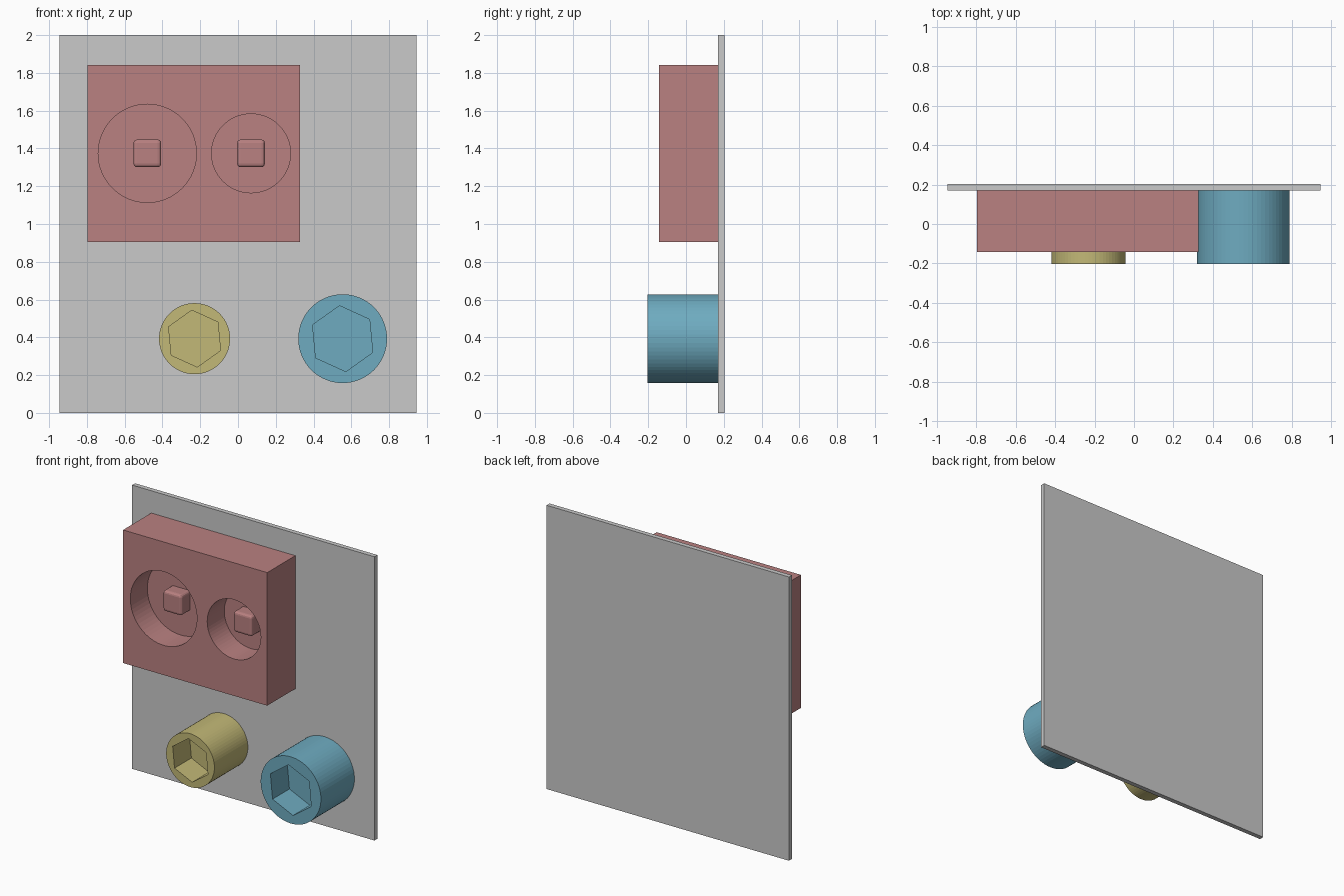
import bpy
import math

if "Cube" in bpy.data.objects:
    bpy.data.objects.remove(bpy.data.objects["Cube"])

FRONT, WALL, BACK = -0.203, 0.17, 0.203   # y of socket rims, panel face, panel back


def material(name, srgb):
    m = bpy.data.materials.new(name)
    m.diffuse_color = [(c / 255) ** 2.2 for c in srgb] + [1]
    m.use_nodes = True
    m.node_tree.nodes["Principled BSDF"].inputs["Base Color"].default_value = m.diffuse_color
    return m


GREY = material("panel grey", (200, 200, 200))
RED = material("dusty red", (184, 128, 128))
BLUE = material("soft blue", (110, 170, 191))
YELLOW = material("straw yellow", (193, 183, 118))


def finish(name, mat):
    ob = bpy.context.object
    ob.name = name
    if mat:
        ob.data.materials.append(mat)
    return ob


def box(name, x0, x1, y0, y1, z0, z1, mat):
    bpy.ops.mesh.primitive_cube_add(
        size=1, location=((x0 + x1) / 2, (y0 + y1) / 2, (z0 + z1) / 2))
    ob = finish(name, mat)
    ob.scale = (x1 - x0, y1 - y0, z1 - z0)
    bpy.ops.object.transform_apply(location=False, rotation=False, scale=True)
    return ob


def rod(name, x, z, radius, y0, y1, mat, sides=64, turn=0):
    # cylinder or prism lying along y
    bpy.ops.mesh.primitive_cylinder_add(
        vertices=sides, radius=radius, depth=y1 - y0,
        location=(x, (y0 + y1) / 2, z),
        rotation=(math.pi / 2, math.radians(turn), 0))
    return finish(name, mat)


def cut(ob, cutter):
    mod = ob.modifiers.new("recess", 'BOOLEAN')
    mod.operation = 'DIFFERENCE'
    mod.solver = 'EXACT'
    mod.object = cutter
    bpy.context.view_layer.objects.active = ob
    bpy.ops.object.modifier_apply(modifier=mod.name)
    bpy.data.objects.remove(cutter)


# Back panel
box("back_panel", -0.945, 0.945, WALL, BACK, 0, 2, GREY)

# Block with two round recesses, each holding a rounded peg
block = box("recessed_block", -0.796, 0.328, -0.143, WALL, 0.905, 1.843, RED)
for side, x, radius in (("left", -0.48, 0.26), ("right", 0.069, 0.209)):
    cut(block, rod("round_cutter", x, 1.374, radius, -0.4, 0.047, RED))
    peg = box(side + "_peg", x - 0.073, x + 0.073, -0.05, 0.096, 1.301, 1.447, RED)
    bevel = peg.modifiers.new("rounding", 'BEVEL')
    bevel.width = 0.018
    bevel.segments = 3

# Round posts with hexagonal sockets
for name, x, radius, hexagon, mat in (
        ("small_socket_post", -0.23, 0.188, 0.151, YELLOW),
        ("large_socket_post", 0.554, 0.235, 0.175, BLUE)):
    post = rod(name, x, 0.393, radius, FRONT, WALL, mat)
    cut(post, rod("hex_cutter", x, 0.393, hexagon, -0.5, -0.015, mat, 6, -5.5))
